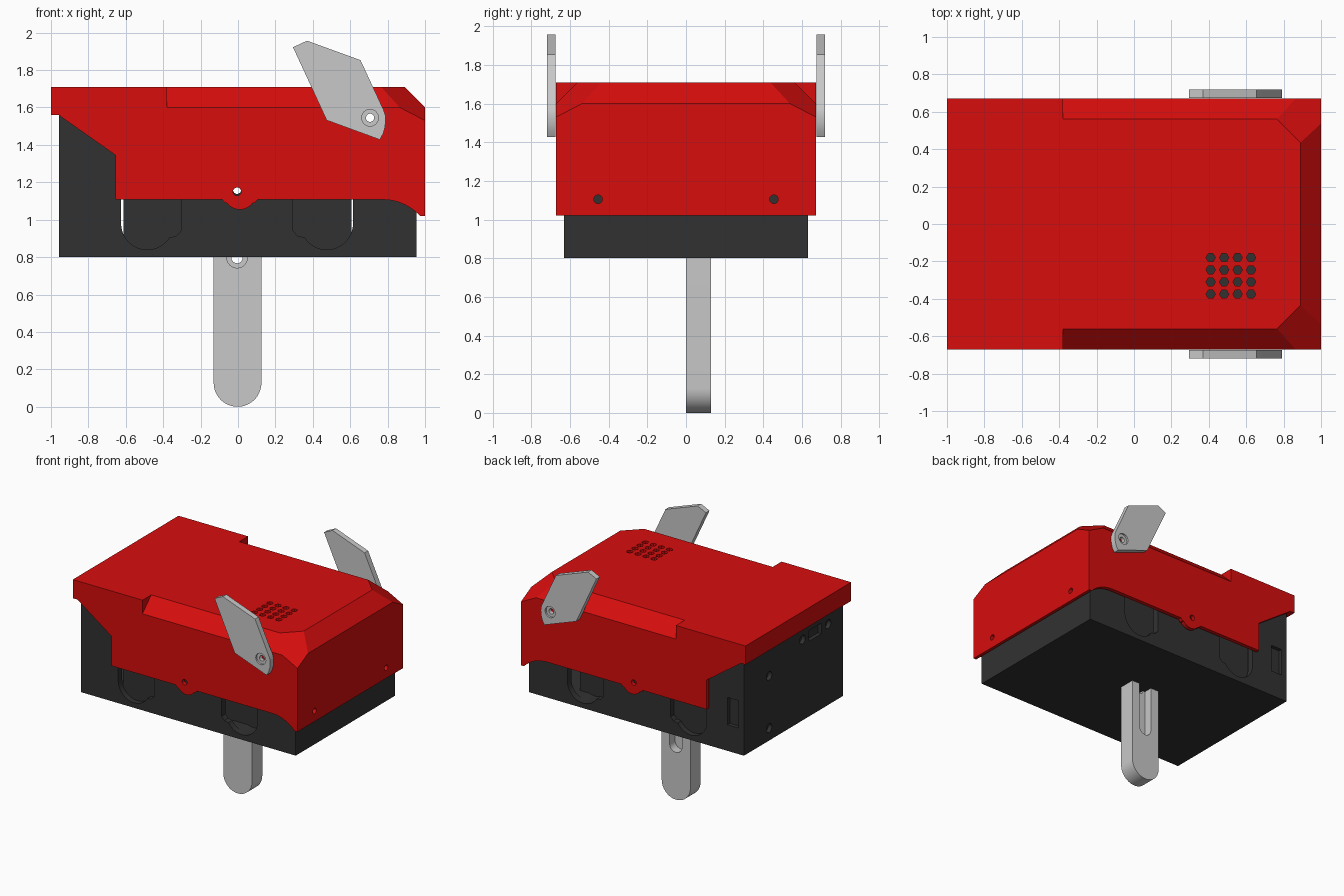
import bpy, bmesh, math
from mathutils import Vector

if "Cube" in bpy.data.objects:
    bpy.data.objects.remove(bpy.data.objects["Cube"])


def material(name, rgb):
    m = bpy.data.materials.new(name)
    m.diffuse_color = (*rgb, 1)
    m.use_nodes = True
    m.node_tree.nodes["Principled BSDF"].inputs["Base Color"].default_value = m.diffuse_color
    return m


RED = material("red", (0.68, 0.004, 0.004))
BLACK = material("charcoal", (0.031, 0.031, 0.031))
GREY = material("light_grey", (0.58, 0.58, 0.58))


def prism(name, pts, lo, hi, axis="y", mat=None):
    """Extrude a 2D outline between lo and hi along an axis."""
    place = {"x": lambda a, b, t: (t, a, b),
             "y": lambda a, b, t: (a, t, b),
             "z": lambda a, b, t: (a, b, t)}[axis]
    bm = bmesh.new()
    rings = [[bm.verts.new(place(a, b, t)) for a, b in pts] for t in (lo, hi)]
    bm.faces.new(rings[0])
    bm.faces.new(rings[1])
    n = len(pts)
    for i in range(n):
        j = (i + 1) % n
        bm.faces.new((rings[0][i], rings[0][j], rings[1][j], rings[1][i]))
    bmesh.ops.recalc_face_normals(bm, faces=bm.faces)
    me = bpy.data.meshes.new(name)
    bm.to_mesh(me)
    bm.free()
    ob = bpy.data.objects.new(name, me)
    bpy.context.collection.objects.link(ob)
    if mat:
        me.materials.append(mat)
    return ob


def arc(cx, cy, r, a0, a1, n):
    return [(cx + r * math.cos(math.radians(a0 + (a1 - a0) * i / n)),
             cy + r * math.sin(math.radians(a0 + (a1 - a0) * i / n))) for i in range(n + 1)]


def rect(a0, a1, b0, b1):
    return [(a0, b0), (a1, b0), (a1, b1), (a0, b1)]


def disc(a, b, r, n=24):
    return arc(a, b, r, 0, 360, n)[:-1]


def cut(target, pts, lo, hi, axis="y"):
    """Subtract an extruded outline from the target."""
    tool = prism("cutter", pts, lo, hi, axis)
    mod = target.modifiers.new("cut", "BOOLEAN")
    mod.operation, mod.solver, mod.object = "DIFFERENCE", "EXACT", tool
    bpy.context.view_layer.objects.active = target
    bpy.ops.object.modifier_apply(modifier=mod.name)
    bpy.data.objects.remove(tool)


def smooth(ob):
    bpy.ops.object.select_all(action="DESELECT")
    ob.select_set(True)
    bpy.context.view_layer.objects.active = ob
    bpy.ops.object.shade_smooth_by_angle(angle=math.radians(20))


PIVOT = (0.706, 1.545)

# Cover: side profile with stepped, scalloped lower edge
profile = ([(-1, 1.71), (-1, 1.56), (-0.96, 1.56), (-0.655, 1.345), (-0.655, 1.108),
            (-0.085, 1.108), (-0.07, 1.09)] + arc(0.01, 1.14, 0.086, 217, 323, 12)
           + [(0.09, 1.09), (0.105, 1.108), (0.77, 1.108)]
           + arc(0.77, 0.828, 0.28, 80, 46, 8) + [(0.975, 1.02), (1, 1.02), (1, 1.71)])
cover = prism("cover", profile, -0.672, 0.672, "y", RED)

# Cover: slanted corner facets
bm = bmesh.new()
bm.from_mesh(cover.data)
for s in (-1, 1):
    bmesh.ops.bisect_plane(bm, geom=bm.verts[:] + bm.edges[:] + bm.faces[:],
                           plane_co=(0.76, s * 0.565, 1.71),
                           plane_no=Vector((1, s, 1.93)).normalized(), clear_outer=True)
    bmesh.ops.holes_fill(bm, edges=[e for e in bm.edges if e.is_boundary])
bmesh.ops.recalc_face_normals(bm, faces=bm.faces)
bm.to_mesh(cover.data)
bm.free()

# Cover: side and end bevels, hollow inside
for s in (-1, 1):
    cut(cover, [(s * 0.55, 1.72), (s * 0.70, 1.573), (s * 0.75, 1.75)], -0.38, 1.2, "x")
cut(cover, [(0.88, 1.72), (1.02, 1.58), (1.1, 1.75)], -1, 1)
cut(cover, rect(-0.97, 0.97, 0.5, 1.53), -0.64, 0.64)

# Cover: speaker grille, screw holes and pivot bore
for i in range(4):
    for j in range(4):
        cut(cover, disc(0.41 + 0.072 * i, -0.18 - 0.065 * j, 0.025, 6), 1.4, 1.8, "z")
for y in (-0.455, 0.455):
    cut(cover, disc(y, 1.105, 0.022), 0.9, 1.1, "x")
cut(cover, disc(-0.005, 1.15, 0.022), -1, 1)
cut(cover, disc(*PIVOT, 0.022), -1, 1)
smooth(cover)

# Body: hollow box under the cover
body = prism("body_box", rect(-0.957, 0.955, 0.8, 1.56), -0.63, 0.63, "y", BLACK)
cut(body, rect(-0.91, 0.91, 0.85, 1.5), -0.58, 0.58)

# Body: rounded motor windows through both long sides
for s, cx in ((1, -0.485), (-1, 0.475)):
    window = [(cx + s * a, b) for a, b in
              [(-0.14, 1.3)] + arc(0, 0.98, 0.14, 180, 328, 24)
              + [(0.155, 0.912), (0.18, 0.94), (0.18, 1.3)]]
    cut(body, window, -1, 1)
cut(body, disc(-0.005, 1.16, 0.022), -1, 1)
cut(body, disc(*PIVOT, 0.022), -1, 1)

# Body: sockets in the left end and a switch slot at the back
for y, z, r in ((0.31, 1.32, 0.035), (0.31, 0.9, 0.035), (-0.115, 1.45, 0.035), (-0.44, 1.45, 0.035)):
    cut(body, disc(y, z, r), -1, -0.925, "x")
cut(body, rect(-0.355, -0.2, 1.405, 1.49), -1, -0.925, "x")
cut(body, rect(-0.91, -0.81, 1.01, 1.23), 0.6, 0.7)
smooth(body)

# Motor blocks behind the windows
prism("left_motor_block", rect(-0.613, -0.1, 0.84, 1.42), -0.585, 0.585, "y", BLACK)
prism("right_motor_block", rect(0.1, 0.606, 0.84, 1.42), -0.48, 0.48, "y", BLACK)

# Tail leg: round foot, front screw hole, slot down the back
leg = prism("tail_leg", [(-0.13, 0.84)] + arc(-0.0025, 0.1275, 0.1275, 180, 360, 32)
            + [(0.125, 0.84)], 0, 0.13, "y", GREY)
cut(leg, [(-0.055, 1)] + arc(0, 0.435, 0.055, 180, 360, 16) + [(0.055, 1)], 0.06, 0.3)
cut(leg, disc(-0.005, 0.797, 0.055), -0.1, 0.02)
cut(leg, disc(-0.005, 0.797, 0.03), -0.1, 0.3)
smooth(leg)

# Side arms: plates with a countersunk pivot hole
plate = ([(0.294, 1.922), (0.369, 1.957), (0.655, 1.853), (0.778, 1.588), (0.787, 1.562),
          (0.79, 1.535), (0.786, 1.495), (0.776, 1.46), (0.758, 1.428), (0.474, 1.532)])
for s, name in ((-1, "front_arm"), (1, "back_arm")):
    arm = prism(name, plate, min(s * 0.674, s * 0.719), max(s * 0.674, s * 0.719), "y", GREY)
    cut(arm, disc(*PIVOT, 0.045), min(s * 0.704, s), max(s * 0.704, s))
    cut(arm, disc(*PIVOT, 0.022), -1, 1)
    smooth(arm)
